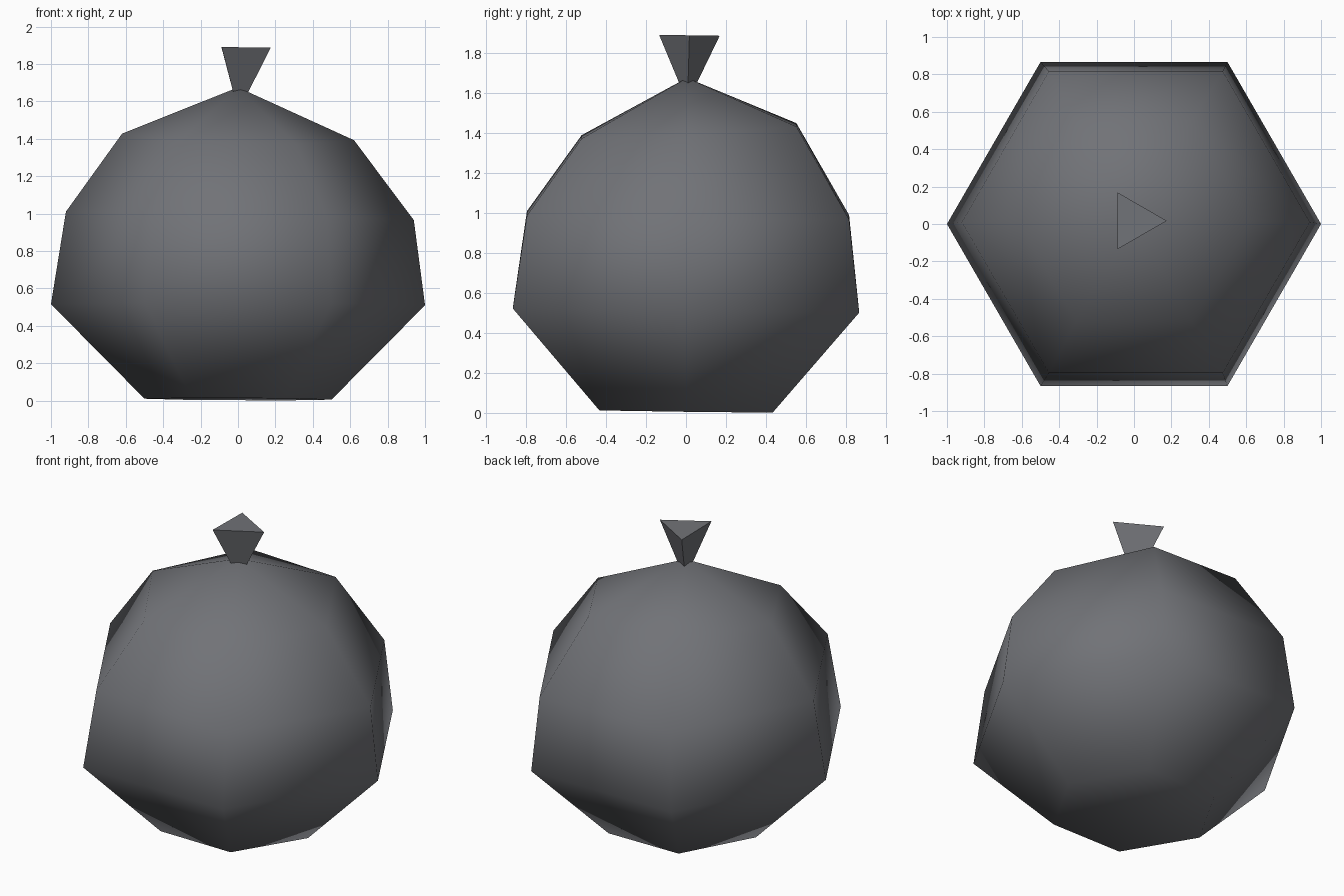
import bpy
import bmesh
from math import cos, sin, tau

cube = bpy.data.objects.get("Cube")
if cube:
    bpy.data.objects.remove(cube)

# One dark grey for the whole sack
grey = bpy.data.materials.new("dark grey cloth")
colour = (0.165, 0.17, 0.185, 1)
grey.use_nodes = True
grey.diffuse_color = colour
grey.node_tree.nodes["Principled BSDF"].inputs["Base Color"].default_value = colour


def ring(bm, sides, radius, centre, tilt=(0, 0)):
    """Regular ring of vertices on a slightly tilted plane."""
    cx, cy, cz = centre
    verts = []
    for i in range(sides):
        x, y = radius * cos(tau * i / sides), radius * sin(tau * i / sides)
        verts.append(bm.verts.new((cx + x, cy + y, cz + tilt[0] * x + tilt[1] * y)))
    return verts


def bridge(bm, lower, upper):
    n = len(lower)
    for i in range(n):
        j = (i + 1) % n
        bm.faces.new((lower[i], lower[j], upper[j], upper[i]))


def finish(bm, name, smooth):
    bmesh.ops.recalc_face_normals(bm, faces=bm.faces)
    for face in bm.faces:
        face.smooth = smooth
    mesh = bpy.data.meshes.new(name)
    bm.to_mesh(mesh)
    bm.free()
    mesh.materials.append(grey)
    bpy.context.collection.objects.link(bpy.data.objects.new(name, mesh))


# Sack body: slumped six-sided rings closed by a point under the neck
bm = bmesh.new()
levels = [
    (0.50, (0, 0, 0.008), (-0.005, -0.013)),
    (1.00, (0, 0, 0.513), (-0.003, -0.012)),
    (0.93, (0.01, 0.01, 0.988), (-0.024, -0.012)),
    (0.62, (0, 0.015, 1.41), (-0.028, 0.056)),
]
rings = [ring(bm, 6, *level) for level in levels]
for lower, upper in zip(rings, rings[1:]):
    bridge(bm, lower, upper)
bm.faces.new(rings[0])
tip = bm.verts.new((0, 0.005, 1.675))
for i in range(6):
    bm.faces.new((rings[-1][i], rings[-1][(i + 1) % 6], tip))
finish(bm, "sack_body", True)

# Gathered neck: flared three-sided plug
bm = bmesh.new()
base = ring(bm, 3, 0.05, (0, 0.01, 1.645), (-0.1, 0))
top = ring(bm, 3, 0.175, (0, 0.017, 1.888), (0, -0.015))
bridge(bm, base, top)
bm.faces.new(base)
bm.faces.new(top)
finish(bm, "sack_neck", False)
